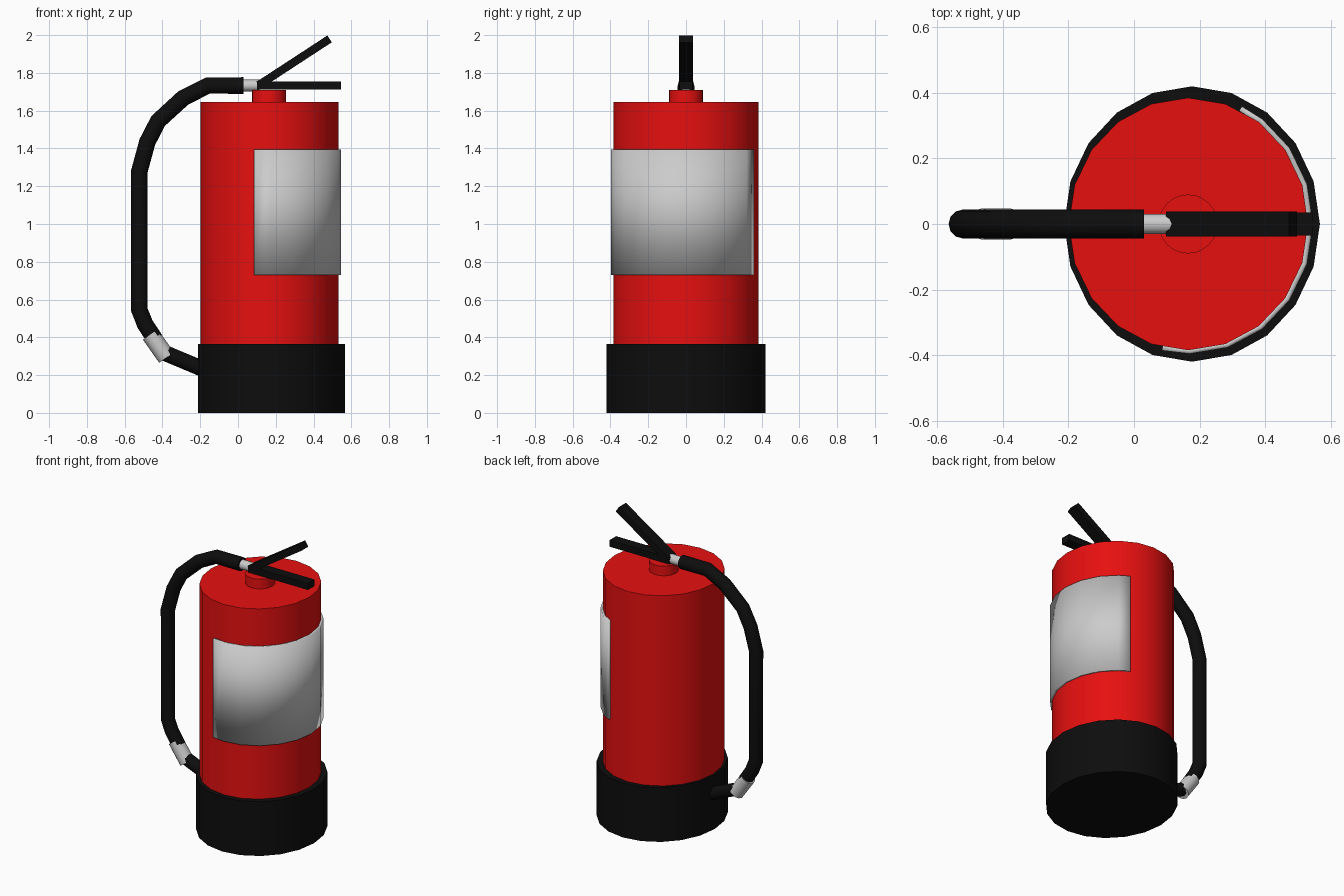
import bpy, bmesh, math
from mathutils import Vector

if "Cube" in bpy.data.objects:
    bpy.data.objects.remove(bpy.data.objects["Cube"])

CX = 0.17


def material(name, rgb):
    m = bpy.data.materials.new(name)
    m.diffuse_color = (*rgb, 1)
    m.use_nodes = True
    m.node_tree.nodes["Principled BSDF"].inputs["Base Color"].default_value = m.diffuse_color
    return m


red = material("red_paint", (0.8, 0.005, 0.005))
black = material("black_rubber", (0.004, 0.004, 0.004))


def finish(ob, name, mat, smooth=True):
    ob.name = name
    if mat:
        ob.data.materials.append(mat)
    bpy.ops.object.select_all(action='DESELECT')
    ob.select_set(True)
    bpy.context.view_layer.objects.active = ob
    if smooth:
        bpy.ops.object.shade_smooth_by_angle(angle=math.radians(35))
    return ob


def upright(name, x, rx, ry, z0, z1, mat, sides=20):
    """Upright elliptical cylinder with a vertex on +x."""
    bpy.ops.mesh.primitive_cylinder_add(vertices=sides, radius=1, depth=1,
                                        location=(x, 0, (z0 + z1) / 2))
    ob = bpy.context.object
    ob.scale = (rx, ry, z1 - z0)
    bpy.ops.object.transform_apply(location=False, rotation=False, scale=True)
    return finish(ob, name, mat)


def tube(name, pts, radius, mat):
    """Capped round tube along points (x, z) in the y = 0 plane."""
    cu = bpy.data.curves.new(name, 'CURVE')
    cu.dimensions = '3D'
    cu.bevel_depth = radius
    cu.bevel_resolution = 4
    cu.use_fill_caps = True
    sp = cu.splines.new('POLY')
    sp.points.add(len(pts) - 1)
    for p, (x, z) in zip(sp.points, pts):
        p.co = (x, 0, z, 1)
    ob = bpy.data.objects.new(name, cu)
    bpy.context.collection.objects.link(ob)
    bpy.ops.object.select_all(action='DESELECT')
    ob.select_set(True)
    bpy.context.view_layer.objects.active = ob
    bpy.ops.object.convert(target='MESH')
    return finish(bpy.context.object, name, mat)


def bar(name, a, b, width, thick, mat):
    """Flat bar between two (x, z) points."""
    d = Vector((b[0] - a[0], 0, b[1] - a[1]))
    bpy.ops.mesh.primitive_cube_add(
        size=1, location=((a[0] + b[0]) / 2, 0, (a[1] + b[1]) / 2),
        rotation=(0, -math.atan2(d.z, d.x), 0))
    ob = bpy.context.object
    ob.scale = (d.length, width, thick)
    bpy.ops.object.transform_apply(location=False, rotation=False, scale=True)
    return finish(ob, name, mat, smooth=False)


# Tank, foot and neck
upright("tank", 0.166, 0.365, 0.385, 0.02, 1.645, red)
upright("base_boot", 0.177, 0.39, 0.42, 0.0, 0.365, black)
upright("neck", 0.165, 0.09, 0.09, 1.64, 1.71, red, 24)

# Label wrapped round the front right of the tank
bm = bmesh.new()
angles = [-103] + list(range(-90, 64, 18)) + [65]
rows = []
for a in angles:
    t = math.radians(a)
    x, y = CX + 0.376 * math.cos(t), 0.396 * math.sin(t)
    rows.append([bm.verts.new((x, y, z)) for z in (0.73, 1.395)])
for p, q in zip(rows, rows[1:]):
    bm.faces.new((p[0], q[0], q[1], p[1]))
me = bpy.data.meshes.new("label")
bm.to_mesh(me)
bm.free()
label = bpy.data.objects.new("label", me)
bpy.context.collection.objects.link(label)
finish(label, "label", None)
sol = label.modifiers.new("thickness", 'SOLIDIFY')
sol.thickness = 0.016
sol.offset = -1

# Hose with its metal fittings and nozzle
tube("hose", [(0.03, 1.733), (-0.16, 1.733), (-0.29, 1.667), (-0.423, 1.545),
              (-0.48, 1.434), (-0.522, 1.28), (-0.522, 0.545),
              (-0.492, 0.47), (-0.44, 0.39)], 0.044, black)
tube("valve_connector", [(0.02, 1.733), (0.115, 1.733)], 0.031, None)
tube("nozzle_fitting", [(-0.464, 0.415), (-0.378, 0.293)], 0.048, None)
tube("nozzle", [(-0.39, 0.318), (-0.12, 0.205)], 0.042, black)

# Carry handle and squeeze lever
bar("carry_handle", (0.1, 1.733), (0.545, 1.733), 0.07, 0.044, black)
bar("squeeze_lever", (0.11, 1.735), (0.485, 1.98), 0.075, 0.043, black)
